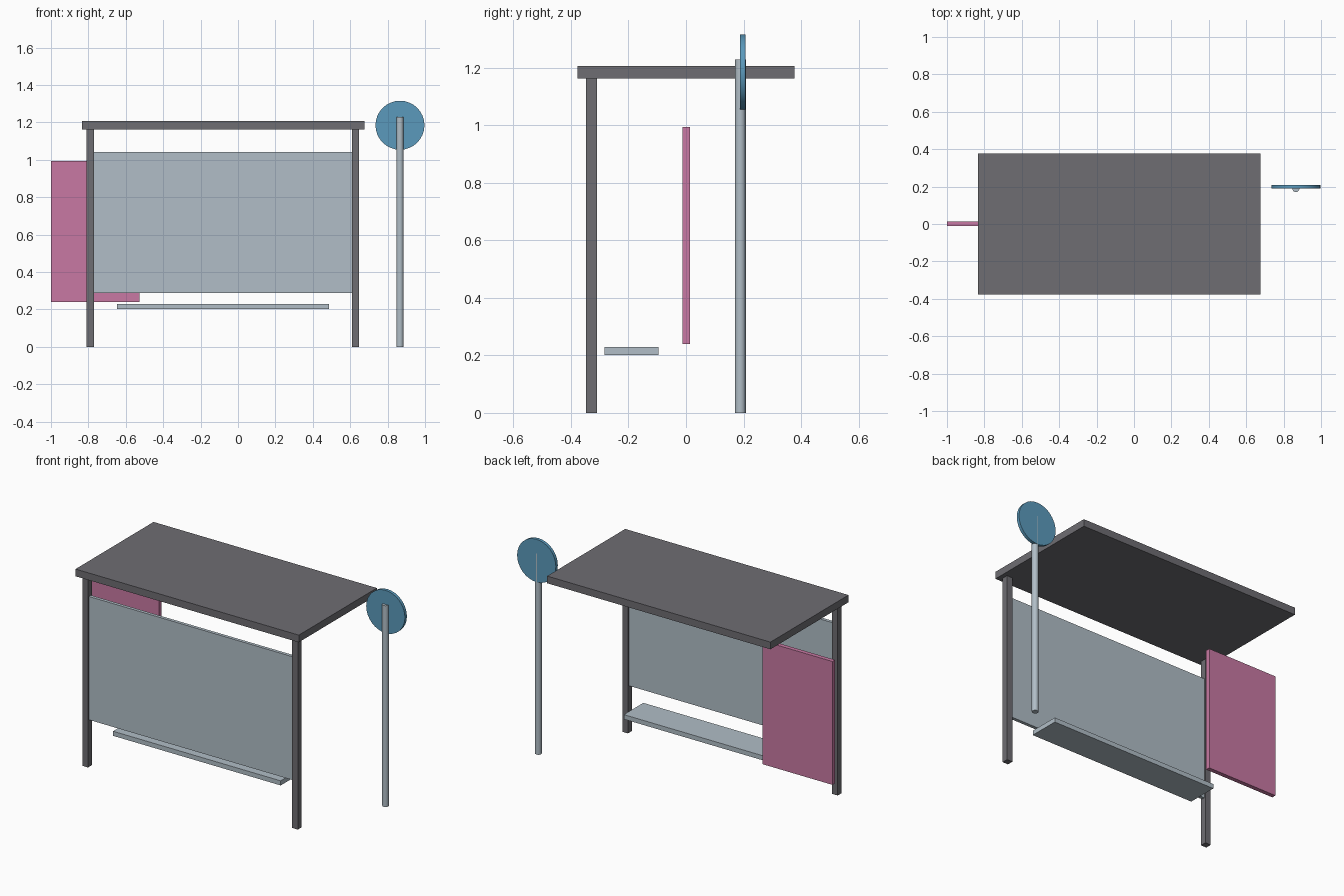
import bpy
import math

cube = bpy.data.objects.get("Cube")
if cube:
    bpy.data.objects.remove(cube, do_unlink=True)


def material(name, rgb):
    """Flat material from 0-255 sRGB values, stored as linear."""
    linear = [((c / 255 + 0.055) / 1.055) ** 2.4 for c in rgb] + [1]
    mat = bpy.data.materials.new(name)
    mat.use_nodes = True
    mat.diffuse_color = linear
    mat.node_tree.nodes["Principled BSDF"].inputs["Base Color"].default_value = linear
    return mat


frame = material("dark grey frame", (110, 109, 114))
pale = material("pale blue grey", (177, 190, 199))
pink = material("pink board", (200, 121, 163))
blue = material("sign blue", (91, 154, 188))


def box(name, x, y, z, mat):
    """Box spanning the given (min, max) ranges."""
    spans = (x, y, z)
    bpy.ops.mesh.primitive_cube_add(size=1, location=[(a + b) / 2 for a, b in spans])
    obj = bpy.context.object
    obj.name = name
    obj.scale = [b - a for a, b in spans]
    bpy.ops.object.transform_apply(location=False, rotation=False, scale=True)
    obj.data.materials.append(mat)


def cylinder(name, radius, depth, location, sides, mat, tilt=0):
    bpy.ops.mesh.primitive_cylinder_add(vertices=sides, radius=radius, depth=depth,
                                        location=location, rotation=(tilt, 0, 0))
    obj = bpy.context.object
    obj.name = name
    obj.data.materials.append(mat)
    bpy.ops.object.shade_smooth_by_angle(angle=math.radians(35))


# Shelter: roof slab on two front posts
box("roof", (-0.835, 0.675), (-0.377, 0.377), (1.163, 1.207), frame)
for name, x in (("right_post", -0.79), ("left_post", 0.629)):
    box(name, (x - 0.019, x + 0.019), (-0.348, -0.31), (0, 1.163), frame)

# Wall panel between the posts, bench and side board
box("wall_panel", (-0.771, 0.61), (-0.339, -0.319), (0.288, 1.042), pale)
box("bench", (-0.647, 0.487), (-0.283, -0.095), (0.202, 0.23), pale)
box("side_board", (-1.0, -0.527), (-0.012, 0.014), (0.24, 0.994), pink)

# Round stop sign on its pole
cylinder("sign_pole", 0.019, 1.23, (0.866, 0.189, 0.615), 12, pale)
cylinder("sign_disc", 0.131, 0.019, (0.866, 0.198, 1.185), 32, blue, math.pi / 2)
